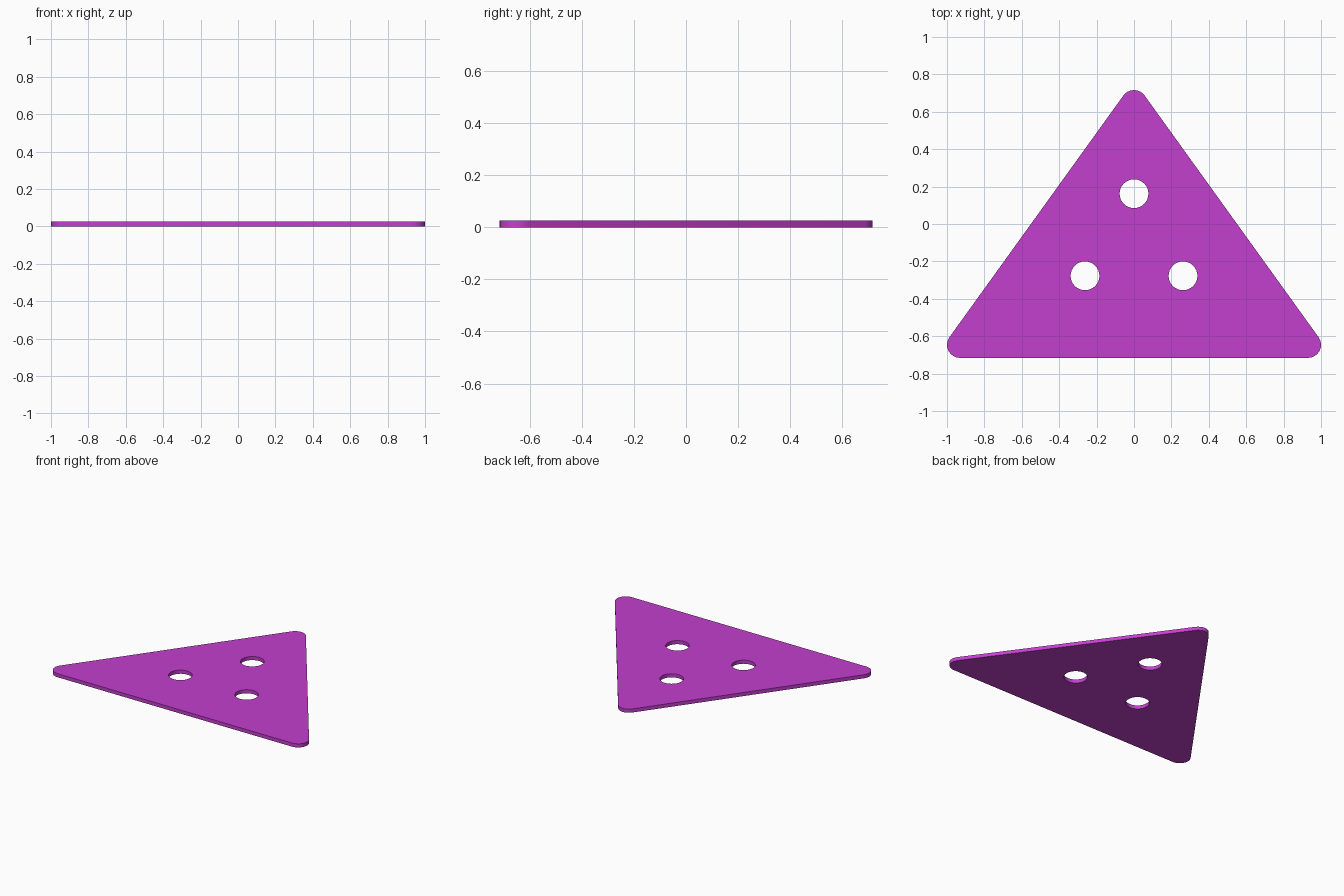
import bpy, bmesh, math

if "Cube" in bpy.data.objects:
    bpy.data.objects.remove(bpy.data.objects["Cube"])

THICK = 0.026
R = 0.07                      # corner radius
HOLE_R = 0.077
TOP, HALF_W = 0.716, 1.0


def arc(cx, cy, r, a0, a1, n):
    return [(cx + r * math.cos(a0 + (a1 - a0) * i / n),
             cy + r * math.sin(a0 + (a1 - a0) * i / n)) for i in range(n + 1)]


# rounded triangular outline
ax, ay = HALF_W - R, TOP - R
n_side = math.atan2(ax, 2 * ay)          # normal angle of the right side
outline = (arc(ax, -ay, R, -math.pi / 2, n_side, 8)
           + arc(0, ay, R, n_side, math.pi - n_side, 8)
           + arc(-ax, -ay, R, math.pi - n_side, 1.5 * math.pi, 8))

# three round holes
loops = [outline]
for x, y in ((0, 0.162), (-0.262, -0.277), (0.262, -0.277)):
    loops.append(arc(x, y, HOLE_R, 0, 2 * math.pi, 32)[:-1])

# fill the flat profile, then extrude it to a plate
bm = bmesh.new()
edges = []
for pts in loops:
    vs = [bm.verts.new((x, y, 0)) for x, y in pts]
    edges += [bm.edges.new((vs[i - 1], vs[i])) for i in range(len(vs))]
bmesh.ops.triangle_fill(bm, edges=edges, use_beauty=True, use_dissolve=False)
ext = bmesh.ops.extrude_face_region(bm, geom=bm.faces[:], use_keep_orig=True)
bmesh.ops.translate(bm, vec=(0, 0, THICK),
                    verts=[g for g in ext["geom"] if isinstance(g, bmesh.types.BMVert)])
bmesh.ops.recalc_face_normals(bm, faces=bm.faces[:])

mesh = bpy.data.meshes.new("triangular_plate")
bm.to_mesh(mesh)
bm.free()
plate = bpy.data.objects.new("triangular_plate", mesh)
bpy.context.collection.objects.link(plate)

mat = bpy.data.materials.new("magenta")
mat.diffuse_color = (0.55, 0.05, 0.62, 1)
mat.use_nodes = True
mat.node_tree.nodes["Principled BSDF"].inputs["Base Color"].default_value = mat.diffuse_color
mesh.materials.append(mat)

bpy.context.view_layer.objects.active = plate
plate.select_set(True)
bpy.ops.object.shade_smooth_by_angle(angle=math.radians(30))
